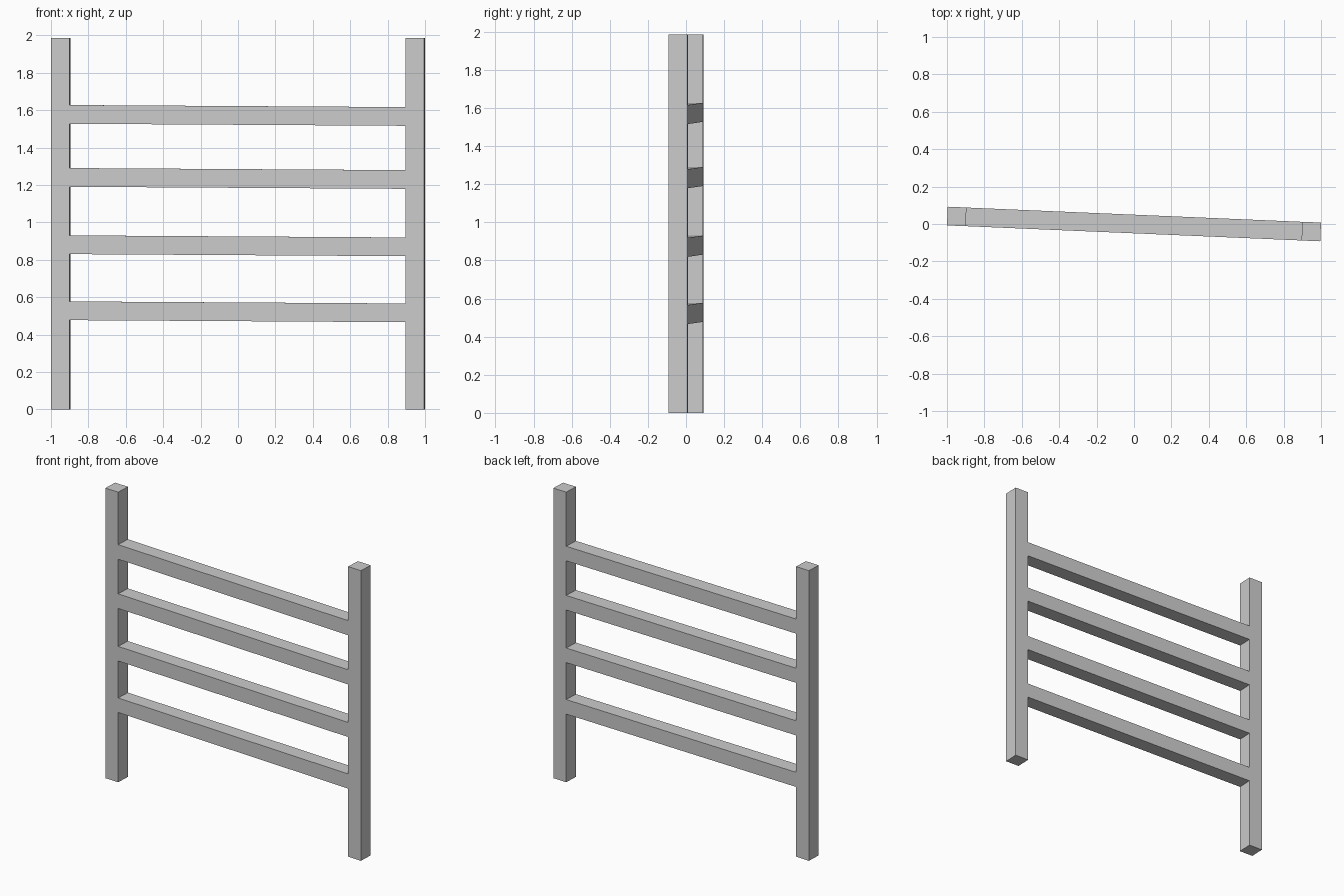
import bpy, math
from mathutils import Matrix

if "Cube" in bpy.data.objects:
    bpy.data.objects.remove(bpy.data.objects["Cube"])

YAW = Matrix.Rotation(-math.asin(0.0425), 4, 'Z')   # whole fence is slightly turned
HALF = 0.9987      # half length along the fence
T = 0.1            # timber thickness
HEIGHT = 1.987


def beam(name, size, loc, tilt=0.0):
    bpy.ops.mesh.primitive_cube_add(size=1)
    ob = bpy.context.object
    ob.name = name
    ob.data.transform(YAW @ Matrix.Translation(loc) @ Matrix.Rotation(tilt, 4, 'Y')
                      @ Matrix.Diagonal((*size, 1)))
    return ob


# Upright posts
for side, s in (("left", -1), ("right", 1)):
    beam(f"{side}_post", (T, T, HEIGHT), (s * (HALF - T / 2), 0, HEIGHT / 2))

# Horizontal rails, dropping slightly to the right, ends let into the posts
span = 2 * (HALF - T) + 0.04
for i, z in enumerate((0.522, 0.875, 1.235, 1.572)):
    beam(f"rail_{i + 1}", (span, T - 0.0005, T), (0, 0, z), math.atan(0.011 / 1.8))
